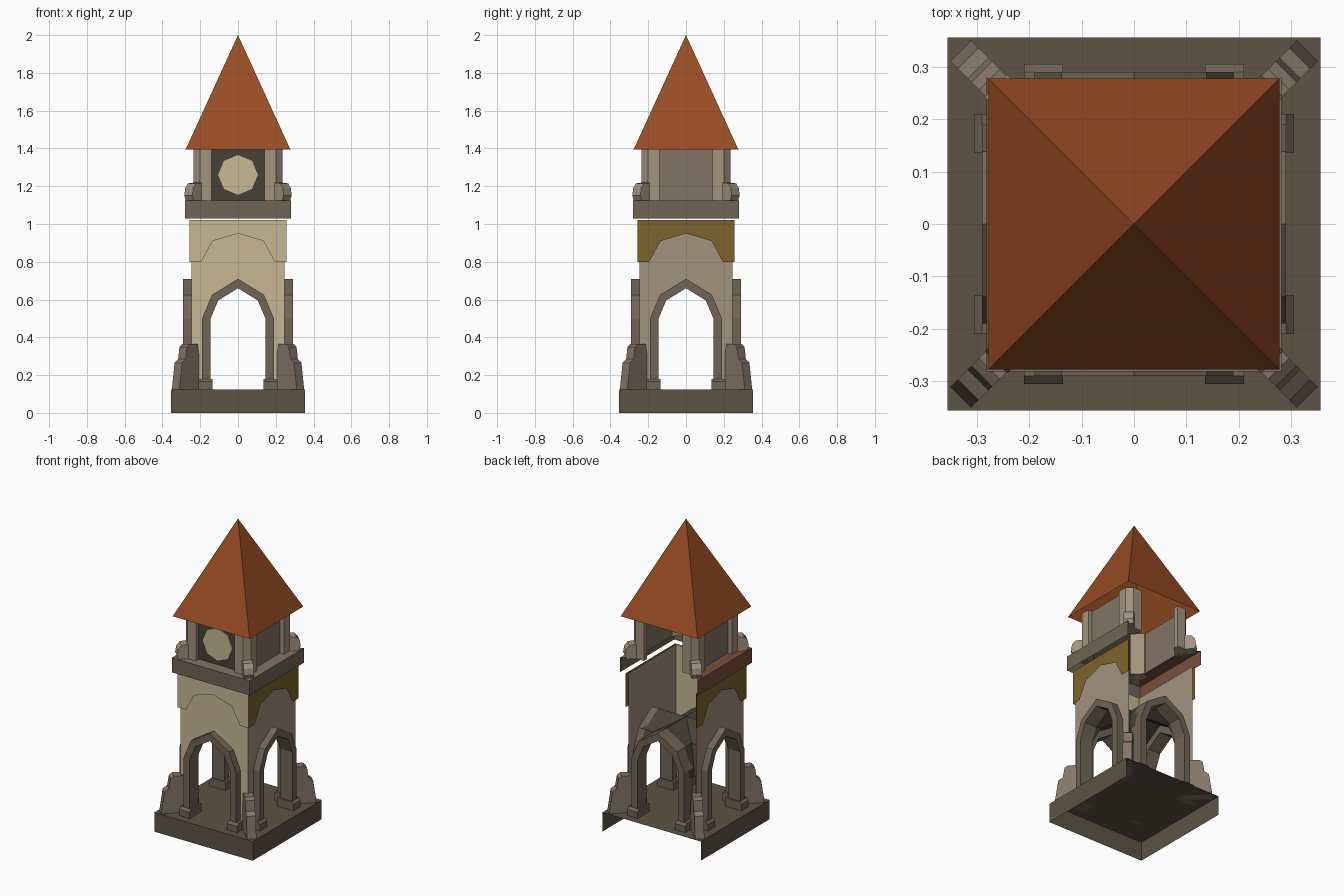
import bpy, bmesh, math
from mathutils import Matrix

if "Cube" in bpy.data.objects:
    bpy.data.objects.remove(bpy.data.objects["Cube"])


def mat(name, r, g, b):
    m = bpy.data.materials.new(name)
    m.diffuse_color = [(c / 255 / 12.92 if c < 11 else ((c / 255 + .055) / 1.055) ** 2.4) for c in (r, g, b)] + [1]
    m.use_nodes = True
    m.node_tree.nodes["Principled BSDF"].inputs["Base Color"].default_value = m.diffuse_color
    return m


cream = mat("cream_plaster", 200, 183, 148)
taupe = mat("taupe_stone", 164, 147, 127)
plinth_stone = mat("plinth_stone", 92, 84, 68)
trim = mat("trim_stone", 112, 101, 85)
mustard = mat("mustard_plaster", 124, 100, 45)
roof_tile = mat("roof_tile", 152, 76, 36)
grey = mat("grey_stone", 132, 117, 102)
dark = mat("dark_panel", 72, 66, 54)
terracotta = mat("terracotta_edge", 122, 78, 60)


def build(name, verts, faces, material, turn=0, closed=True):
    """Mesh object rotated about z by turn degrees (0 = front, 90 = right)."""
    bm = bmesh.new()
    vs = [bm.verts.new(v) for v in verts]
    for f in faces:
        bm.faces.new([vs[i] for i in f])
    bmesh.ops.transform(bm, matrix=Matrix.Rotation(math.radians(turn), 4, 'Z'), verts=bm.verts)
    if closed:
        bmesh.ops.recalc_face_normals(bm, faces=bm.faces)
    me = bpy.data.meshes.new(name)
    bm.to_mesh(me)
    bm.free()
    me.materials.append(material)
    ob = bpy.data.objects.new(name, me)
    bpy.context.collection.objects.link(ob)
    return ob


def sheet(name, outline, d, material, turn):
    """Flat upright face from an (s, z) outline at distance d."""
    return build(name, [(s, -d, z) for s, z in outline], [range(len(outline))], material, turn, False)


def prism(name, pts, a, b, place, material, turn=0):
    """Extrude a closed outline from a to b; place(p, t) gives the 3D point."""
    n = len(pts)
    verts = [place(p, a) for p in pts] + [place(p, b) for p in pts]
    faces = [range(n), range(n, 2 * n)] + [(i, (i + 1) % n, (i + 1) % n + n, i + n) for i in range(n)]
    return build(name, verts, faces, material, turn)


def rect(w, z0, z1):
    return [(-w, z0), (w, z0), (w, z1), (-w, z1)]


def mirror(pts):
    """Half arch ending on the axis -> full arch."""
    return pts + [(-s, z) for s, z in reversed(pts[:-1])]


upright = lambda p, t: (p[0], -t, p[1])
flat = lambda p, t: (p[0], p[1], t)
FLOOR, P = 0.125, 0.355
inner = mirror([(.145, FLOOR), (.145, .5), (.105, .595), (0, .66)])
outer = mirror([(.19, FLOOR), (.19, .5), (.138, .625), (0, .71)])
vault = mirror([(.2, .45), (.19, .5), (.138, .625), (0, .71)])
sides = {"front": 0, "right": 90, "left": 270}

# plinth floor (open underneath, open at the back)
build("plinth_floor", [(-P, -P, FLOOR), (P, -P, FLOOR), (P, P, FLOOR), (-P, P, FLOOR)],
      [range(4)], plinth_stone, 0, False)

for side, turn in sides.items():
    sheet(side + "_plinth_side", rect(P, 0, FLOOR), P, plinth_stone, turn)
    # wall with arched opening
    wall = [(.245, FLOOR), (.245, 1.02), (-.245, 1.02), (-.245, FLOOR)] + inner[::-1]
    sheet(side + "_wall", wall, .245, cream if side == "front" else taupe, turn)
    # upper band with arched lower edge
    low = mirror([(.257, .8), (.195, .8), (.135, .91), (0, .95)])
    sheet(side + "_band", [(.257, 1.02), (-.257, 1.02)] + low[::-1], .257,
          cream if side == "front" else mustard, turn)
    # cornice strip and ledge
    edge = terracotta if side == "left" else grey
    c = .281
    sheet(side + "_cornice", rect(c, 1.03, 1.125), c, edge if side == "left" else trim, turn)
    build(side + "_ledge", [(-c, -c, 1.125), (c, -c, 1.125), (.2, -.2, 1.125), (-.2, -.2, 1.125)],
          [range(4)], edge, turn, False)
    # belfry wall
    sheet(side + "_belfry_wall", rect(.2, 1.125, 1.4), .205, dark if side == "front" else grey, turn)

for turn in range(0, 360, 90):
    # arch surround
    n = len(inner)
    verts = [(s, -d, z) for d in (.29, .2) for pts in (outer, inner) for s, z in pts]
    faces = []
    for i in range(n - 1):
        for a, b in ((0, n), (n, 3 * n), (3 * n, 2 * n), (2 * n, 0)):
            faces.append((a + i, a + i + 1, b + i + 1, b + i))
    build("arch_surround", verts, faces, trim, turn)
    # column bases with a sloped top
    for sg in (-1, 1):
        prism("column_base", [(.185, FLOOR), (.305, FLOOR), (.305, .165), (.29, .18), (.185, .18)],
              sg * .135, sg * .21, lambda p, t: (t, -p[0], p[1]), trim, turn)
    # groin vault web
    m = len(vault)
    verts = [(s, -.245, z) for s, z in vault] + [(s, -abs(s), z) for s, z in vault]
    build("vault_web", verts, [(i, i + 1, m + i + 1, m + i) for i in range(m - 1)], dark, turn, False)
    # stepped diagonal buttress
    steps = [(.29, FLOOR), (.467, FLOOR), (.447, .265), (.42, .285), (.41, .35), (.39, .365), (.33, .365)]
    prism("buttress", steps, -.028, .028, lambda p, t: (p[0], t, p[1]), grey, turn + 45)
    # belfry corner post
    post = [(.14, .2), (.14, .235), (.2, .235), (.235, .2), (.235, .14), (.2, .14)]
    prism("belfry_post", post, 1.125, 1.4, flat, taupe, turn)
    # scroll bracket against the post
    scroll = [(.29, 1.125), (.36, 1.125), (.372, 1.15), (.365, 1.19), (.345, 1.215), (.29, 1.22)]
    prism("scroll_bracket", scroll, -.03, .03, lambda p, t: (p[0], t, p[1]), taupe, turn + 45)

# clock face
ring = [(.108 * math.sin(i * math.pi / 4), 1.26 + .108 * math.cos(i * math.pi / 4)) for i in range(8)]
prism("clock_face", ring, .206, .213, upright, cream)

# pyramid roof, open underneath
R = .277
build("roof", [(-R, -R, 1.395), (R, -R, 1.395), (R, R, 1.395), (-R, R, 1.395), (0, 0, 2)],
      [(0, 1, 4), (1, 2, 4), (2, 3, 4), (3, 0, 4)], roof_tile, 0, False)
